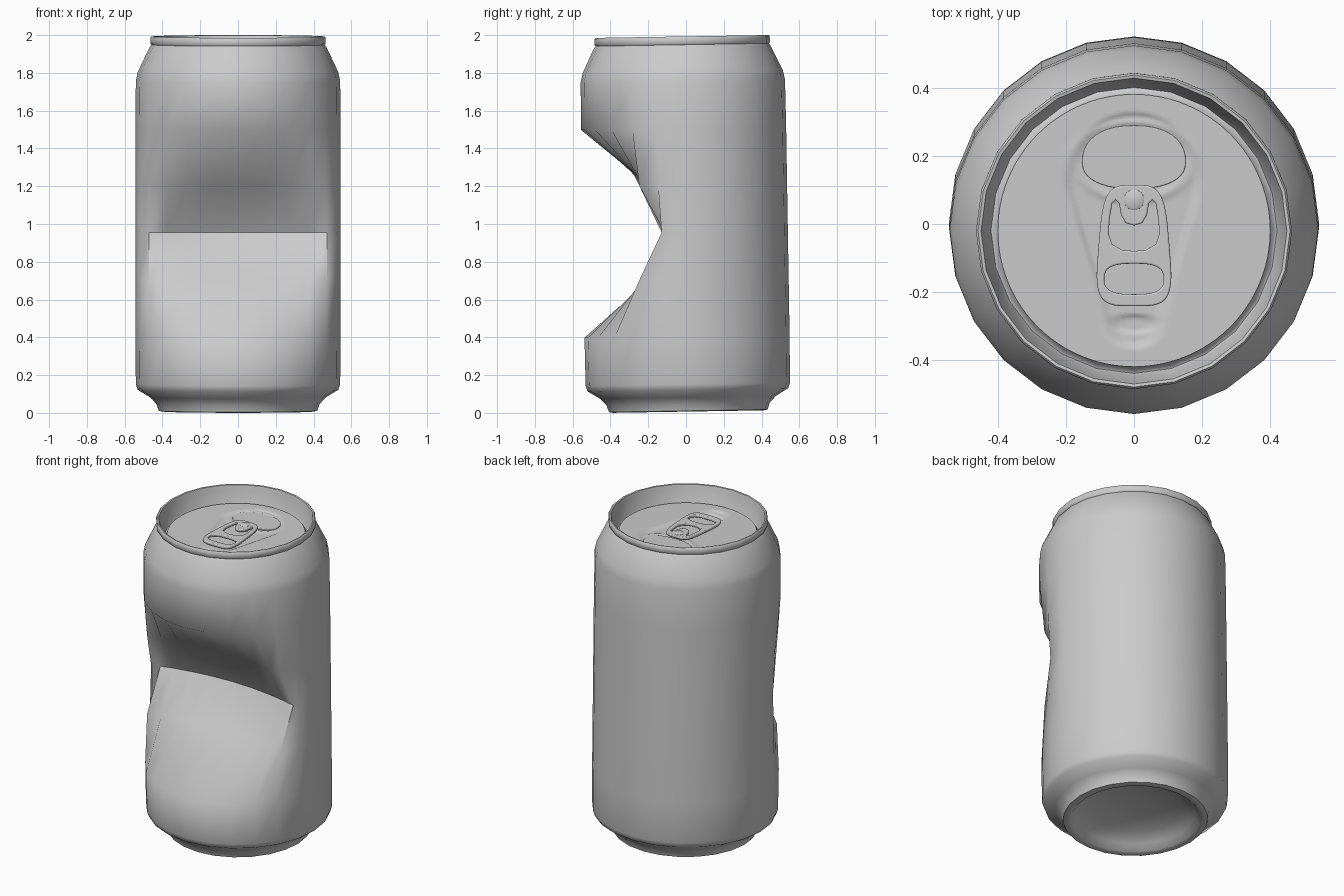
import bpy, bmesh, math
from math import sin, cos, pi, hypot

if "Cube" in bpy.data.objects:
    bpy.data.objects.remove(bpy.data.objects["Cube"])

TILT, OFFSET = 0.0165, (0, 0.012, 0.007)
LID_Z = 1.888


def place(ob, angle):
    """Lean a part with the can and smooth it."""
    ob.location = OFFSET
    ob.rotation_euler = (TILT, 0, 0)
    bpy.ops.object.select_all(action='DESELECT')
    ob.select_set(True)
    bpy.context.view_layer.objects.active = ob
    if ob.type == 'CURVE':
        bpy.ops.object.convert(target='MESH')
    bpy.ops.object.shade_smooth_by_angle(angle=math.radians(angle))
    return bpy.context.object


def lathe(name, profile, segs, warp=None, angle=50):
    """Revolve (radius, z) points; warp moves each vertex."""
    bm = bmesh.new()
    rings = []
    for r, z in profile:
        n = 1 if r == 0 else segs
        ring = []
        for i in range(n):
            a = 2 * pi * i / segs
            p = (r * cos(a), r * sin(a), z)
            ring.append(bm.verts.new(warp(*p) if warp else p))
        rings.append(ring)
    for a, b in zip(rings, rings[1:]):
        for i in range(segs):
            j = (i + 1) % segs
            vs = [a[i % len(a)], a[j % len(a)], b[j % len(b)], b[i % len(b)]]
            bm.faces.new(list(dict.fromkeys(vs)))
    bmesh.ops.recalc_face_normals(bm, faces=bm.faces)
    me = bpy.data.meshes.new(name)
    bm.to_mesh(me)
    bm.free()
    ob = bpy.data.objects.new(name, me)
    bpy.context.collection.objects.link(ob)
    return place(ob, angle)


def plate(name, outlines, z, half, bevel):
    """Flat plate from closed outlines; inner outlines become holes."""
    cu = bpy.data.curves.new(name, 'CURVE')
    cu.dimensions, cu.fill_mode = '2D', 'BOTH'
    cu.extrude, cu.bevel_depth, cu.bevel_resolution = half, bevel, 2
    cu.offset = -bevel
    for pts in outlines:
        sp = cu.splines.new('POLY')
        sp.points.add(len(pts) - 1)
        for p, (x, y) in zip(sp.points, pts):
            p.co = (x, y, z, 1)
        sp.use_cyclic_u = True
    ob = bpy.data.objects.new(name, cu)
    bpy.context.collection.objects.link(ob)
    return place(ob, 40)


def oval(cy, a, b, power=2.0, taper=0.0, n=40):
    """Superellipse; taper narrows it towards +y."""
    pts = []
    for i in range(n):
        t = 2 * pi * i / n
        c, s = cos(t), sin(t)
        x = math.copysign(abs(c) ** (2 / power), c)
        y = math.copysign(abs(s) ** (2 / power), s)
        pts.append((a * x * (1 - taper * y), cy + b * y))
    return pts


# Dent rows: height -> (front limit of y, extra depth at the middle)
DENT = {0.7: (-0.25, 0.06), 0.95: (-0.126, 0.08), 1.2: (-0.243, 0.06)}


def dent(x, y, z):
    if z in DENT and y < DENT[z][0]:
        limit, deep = DENT[z]
        edge = 0.542 ** 2 - limit ** 2
        y = limit + deep * max(0, 1 - x * x / edge)
    return x, y, z


# Can body: domed base, wall, shoulder, rim and inner groove
body_profile = [
    (0, 0.11), (0.15, 0.10), (0.27, 0.075), (0.345, 0.04), (0.375, 0.005),
    (0.40, 0), (0.42, 0.004), (0.432, 0.04), (0.465, 0.075), (0.531, 0.115),
    (0.541, 0.145), (0.543, 0.4), (0.543, 0.7), (0.543, 0.95), (0.543, 1.2),
    (0.543, 1.5), (0.541, 1.75), (0.53, 1.80), (0.468, 1.93), (0.458, 1.942),
    (0.464, 1.948), (0.464, 1.98), (0.458, 1.986), (0.449, 1.984),
    (0.443, 1.96), (0.427, 1.875), (0.42, 1.862), (0.412, 1.865),
    (0.405, LID_Z - 0.008), (0.396, LID_Z)]
lathe("can_body", body_profile, 24, dent)


def step(e0, e1, v):
    t = min(1, max(0, (v - e0) / (e1 - e0)))
    return t * t * (3 - 2 * t)


def lid_shape(x, y, z):
    # teardrop recess: distance to a tapering capsule
    d = min(hypot(x, y - (-0.27 + 0.42 * k / 30)) - (0.07 + 0.12 * k / 30)
            for k in range(31))
    z -= 0.010 * (1 - step(-0.012, 0.012, d))
    # raised bead around the mouth
    m = (hypot(x / 0.17, (y - 0.205) / 0.115) - 1) * 0.13
    z += 0.006 * math.exp(-(m / 0.012) ** 2)
    # finger dimple below the tab
    f = hypot(x / 0.065, (y + 0.275) / 0.027)
    z -= 0.008 * (1 - step(0.7, 1.15, f))
    return x, y, z


# Lid panel with pressed details
lathe("lid_panel", [(0.4 * i / 60, LID_Z) for i in range(61)], 96, lid_shape)

# Mouth panel: domed top edge, flatter lower edge
mouth = [(x, y if y > 0.2 else 0.2 + (y - 0.2) * 0.72)
         for x, y in oval(0.2, 0.152, 0.108, 2.3)]
plate("mouth_panel", [mouth], LID_Z - 0.009, 0.002, 0.003)

# Pull tab with finger hole and U-shaped cut around the tongue
half_u = [(0, 0.015), (0.024, 0.022), (0.038, 0.045), (0.044, 0.08),
          (0.054, 0.09), (0.064, 0.08), (0.072, 0.03), (0.074, -0.01),
          (0.064, -0.04), (0.035, -0.057), (0, -0.06)]
u_cut = half_u + [(-x, y) for x, y in half_u[-2:0:-1]]
plate("pull_tab", [oval(-0.044, 0.104, 0.178, 4, 0.14, 64),
                   oval(-0.142, 0.087, 0.045, 2.8), u_cut],
      LID_Z + 0.012, 0.004, 0.005)

# Rivet holding the tab
lathe("rivet", [(0, 0), (0.034, 0), (0.03, 0.034), (0.024, 0.038), (0, 0.038)],
      24, lambda x, y, z: (x, y + 0.09, z + LID_Z - 0.012), 40)
